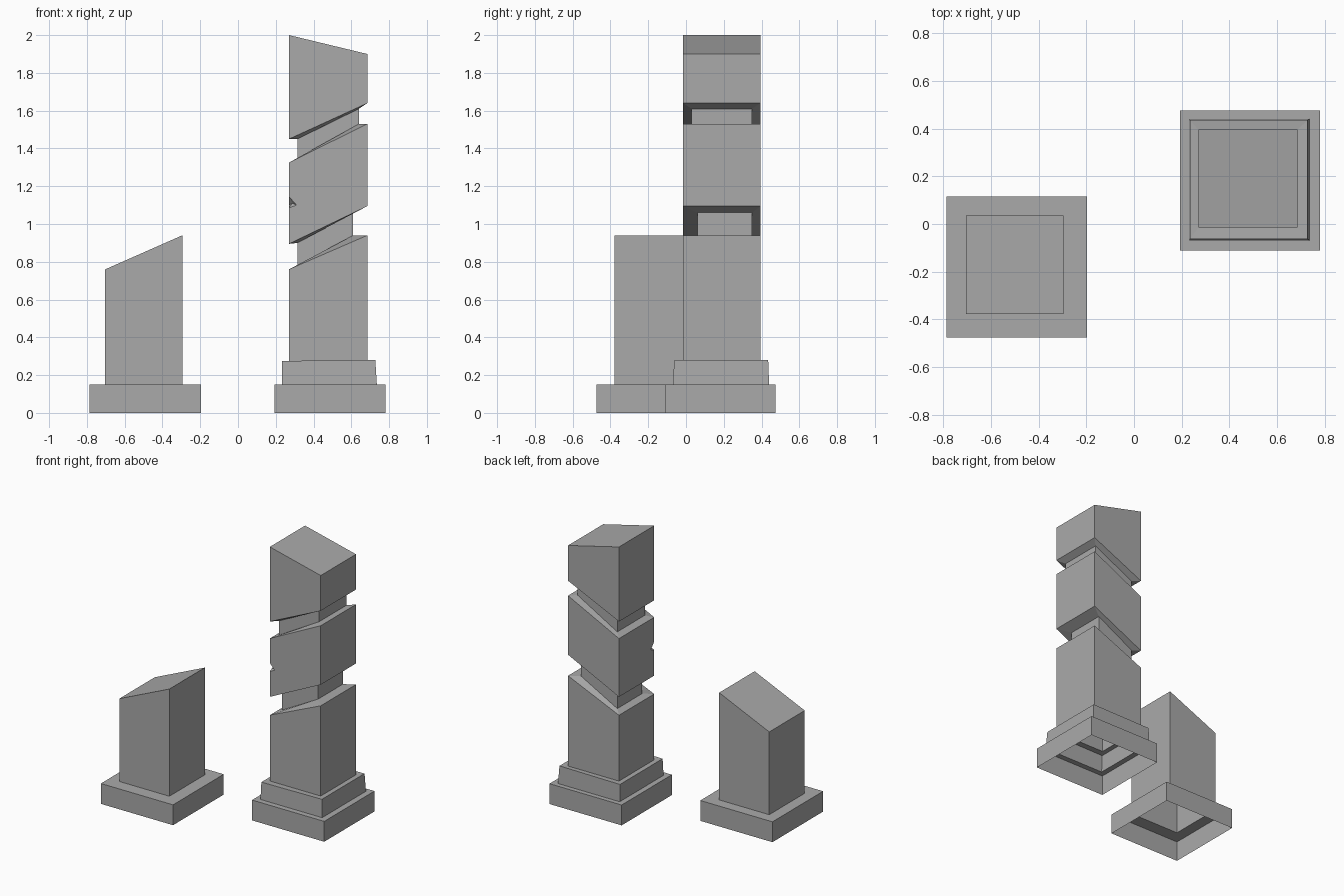
import bpy, bmesh

cube = bpy.data.objects.get("Cube")
if cube:
    bpy.data.objects.remove(cube, do_unlink=True)

stone = bpy.data.materials.new("grey stone")
stone.use_nodes = True
grey = (0.4, 0.4, 0.4, 1)
stone.diffuse_color = grey
stone.node_tree.nodes["Principled BSDF"].inputs["Base Color"].default_value = grey


def ring(bm, x0, x1, y0, y1, z_low_x, z_high_x):
    """Rectangular loop whose height slopes along x."""
    return [bm.verts.new(co) for co in (
        (x0, y0, z_low_x), (x1, y0, z_high_x),
        (x1, y1, z_high_x), (x0, y1, z_low_x))]


def chip_edge(bm, low, high, z0, z1, depth):
    """Break a small notch out of the vertical edge between two corners."""
    x, y = low.co.x, low.co.y
    a = bm.verts.new((x, y, z0))
    b = bm.verts.new((x, y, z1))
    zm = z0 + (z1 - z0) * 0.25
    front = bm.verts.new((x + depth, y, zm))
    side = bm.verts.new((x, y + depth, zm))
    inner = bm.verts.new((x + depth * 0.45, y + depth * 0.45, zm + 0.01))
    for face in [f for f in low.link_faces if high in f.verts[:]]:
        verts = list(face.verts)
        on_front = all(abs(v.co.y - y) < 1e-4 for v in verts)
        mid = front if on_front else side
        i, j = verts.index(low), verts.index(high)
        if (i + 1) % len(verts) == j:
            new = verts[:i + 1] + [a, mid, b] + verts[i + 1:]
        else:
            new = verts[:j + 1] + [b, mid, a] + verts[j + 1:]
        bm.faces.remove(face)
        bm.faces.new(new)
    for tri in ((a, inner, front), (front, inner, b), (b, inner, side), (side, inner, a)):
        bm.faces.new(tri)


def tower(name, loops, chip=None):
    """Shell of stacked loops, open underneath and capped on top."""
    bm = bmesh.new()
    rings = [ring(bm, *l) for l in loops]
    for lo, hi in zip(rings, rings[1:]):
        for i in range(4):
            j = (i + 1) % 4
            bm.faces.new((lo[i], lo[j], hi[j], hi[i]))
    bm.faces.new(rings[-1])
    if chip:
        k, z0, z1, depth = chip
        chip_edge(bm, rings[k][0], rings[k + 1][0], z0, z1, depth)
    bmesh.ops.recalc_face_normals(bm, faces=bm.faces)
    mesh = bpy.data.meshes.new(name)
    bm.to_mesh(mesh)
    bm.free()
    mesh.materials.append(stone)
    obj = bpy.data.objects.new(name, mesh)
    bpy.context.collection.objects.link(obj)
    return obj


# Short broken pillar on a plain plinth
plinth = (-0.785, -0.197, -0.475, 0.115)
shaft = (-0.703, -0.295, -0.378, 0.035)
tower("short_pillar", [
    (*plinth, 0, 0), (*plinth, 0.15, 0.15),
    (*shaft, 0.15, 0.15), (*shaft, 0.76, 0.94)])

# Tall pillar with stepped plinth and two slanted grooves
plinth = (0.192, 0.78, -0.11, 0.475)
shaft = (0.27, 0.685, -0.015, 0.395)
lower_neck = (0.315, 0.61, 0.06, 0.35)
upper_neck = (0.315, 0.64, 0.03, 0.35)
tower("tall_pillar", [
    (*plinth, 0, 0), (*plinth, 0.15, 0.15),
    (0.232, 0.735, -0.07, 0.44, 0.15, 0.15),
    (0.234, 0.727, -0.062, 0.435, 0.275, 0.28),
    (*shaft, 0.275, 0.275), (*shaft, 0.76, 0.94),
    (*lower_neck, 0.78, 0.94), (*lower_neck, 0.90, 1.06),
    (*shaft, 0.895, 1.095), (*shaft, 1.325, 1.53),
    (*upper_neck, 1.345, 1.53), (*upper_neck, 1.45, 1.61),
    (*shaft, 1.45, 1.64), (*shaft, 2.0, 1.9)],
    chip=(8, 1.085, 1.145, 0.04))
